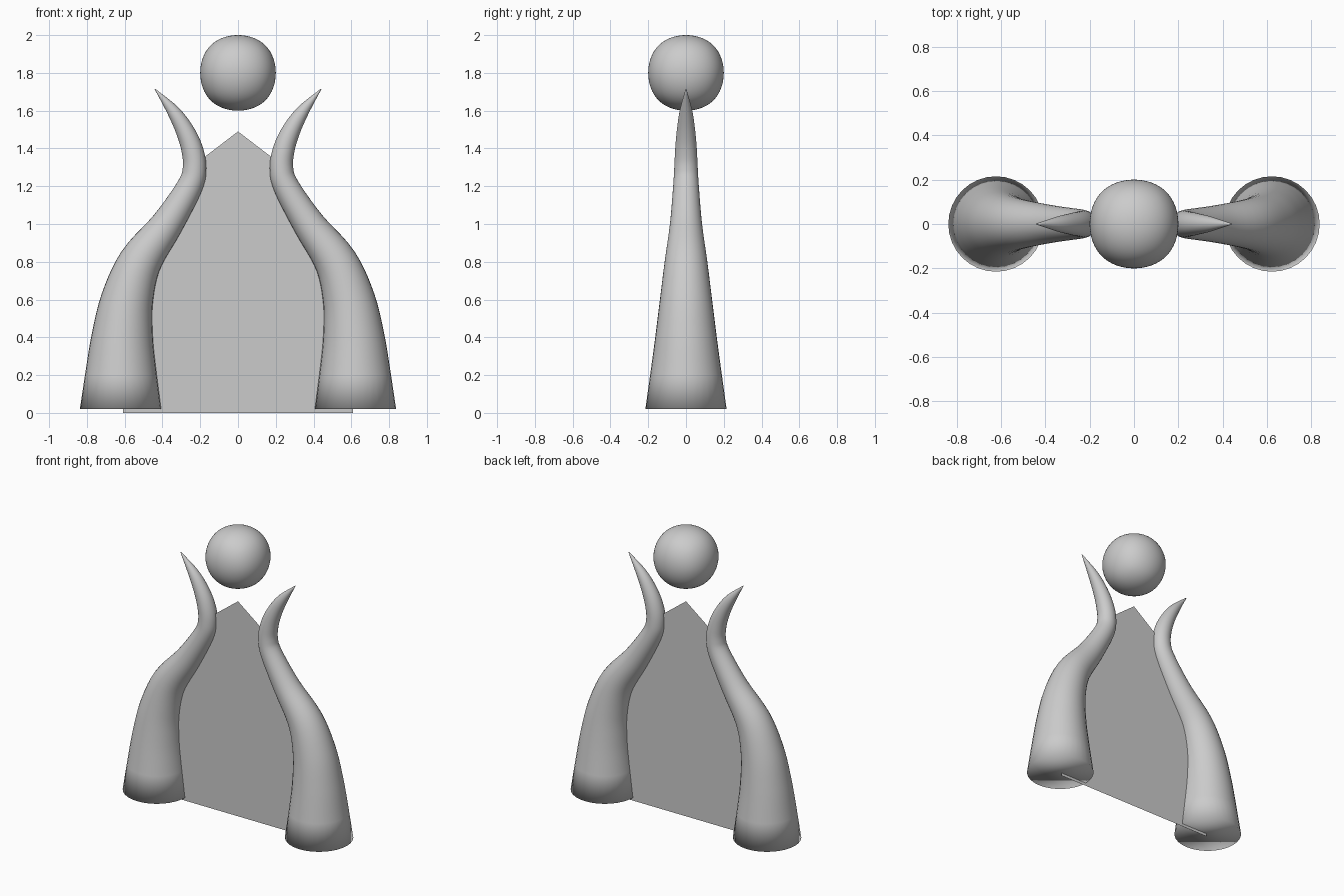
import bpy, bmesh, math
from mathutils import Vector

if "Cube" in bpy.data.objects:
    bpy.data.objects.remove(bpy.data.objects["Cube"])

SIDES, STEPS = 32, 5


def finish(bm, name, smooth=True):
    bmesh.ops.recalc_face_normals(bm, faces=bm.faces)
    mesh = bpy.data.meshes.new(name)
    bm.to_mesh(mesh)
    bm.free()
    for p in mesh.polygons:
        p.use_smooth = smooth
    ob = bpy.data.objects.new(name, mesh)
    bpy.context.collection.objects.link(ob)
    return ob


def spline(a, b, c, d, t):
    return 0.5 * (2 * b + (c - a) * t + (2 * a - 5 * b + 4 * c - d) * t * t
                  + (3 * b - a - 3 * c + d) * t ** 3)


# Horn: centre line (x, z) and radius, swept with round sections
path = [Vector(p) for p in (
    (.622, .02, .215), (.62, .2, .19), (.613, .4, .163), (.587, .6, .138),
    (.518, .8, .113), (.375, 1.0, .085), (.255, 1.2, .068), (.23, 1.3, .062),
    (.244, 1.4, .057), (.284, 1.5, .048), (.345, 1.6, .033), (.44, 1.715, .002))]
ext = [2 * path[0] - path[1]] + path + [2 * path[-1] - path[-2]]
samples = [spline(*ext[i:i + 4], s / STEPS)
           for i in range(len(path) - 1) for s in range(STEPS)
           if i > 0 or s == 0]          # long first span softens the foot shading
samples.append(path[-1])

bm = bmesh.new()
rings = []
for i, p in enumerate(samples):
    a, b = samples[max(i - 1, 0)], samples[min(i + 1, len(samples) - 1)]
    t = Vector((b.x - a.x, b.y - a.y)).normalized()
    if i == 0:
        t = Vector((0, 1))              # flat foot
    ring = []
    for k in range(SIDES):
        ang = 2 * math.pi * k / SIDES
        u, v = p.z * math.cos(ang), p.z * math.sin(ang)
        ring.append(bm.verts.new((p.x + u * t.y, v, p.y - u * t.x)))
    rings.append(ring)
for r0, r1 in zip(rings, rings[1:]):
    for k in range(SIDES):
        n = (k + 1) % SIDES
        bm.faces.new((r0[k], r0[n], r1[n], r1[k]))
bm.faces.new(rings[0])
bm.faces.new(rings[-1])
horns = finish(bm, "horns")
horns.modifiers.new("mirror", 'MIRROR').use_axis = (True, False, False)

# Flat panel between the horns, its sides hidden along their centre lines
side = [(.61, 0), (.605, .4), (.58, .6), (.51, .8), (.37, 1.0), (.255, 1.2), (.23, 1.314)]
outline = side + [(0, 1.49)] + [(-x, z) for x, z in reversed(side)]
bm = bmesh.new()
bm.faces.new([bm.verts.new((x, 0, z)) for x, z in outline])
finish(bm, "panel", False)

# Ball: subdivided cube, slightly squarish
bm = bmesh.new()
bmesh.ops.create_cube(bm, size=0.4765)
ball = finish(bm, "ball")
ball.location.z = 1.8
sub = ball.modifiers.new("round", 'SUBSURF')
sub.levels = sub.render_levels = 4
